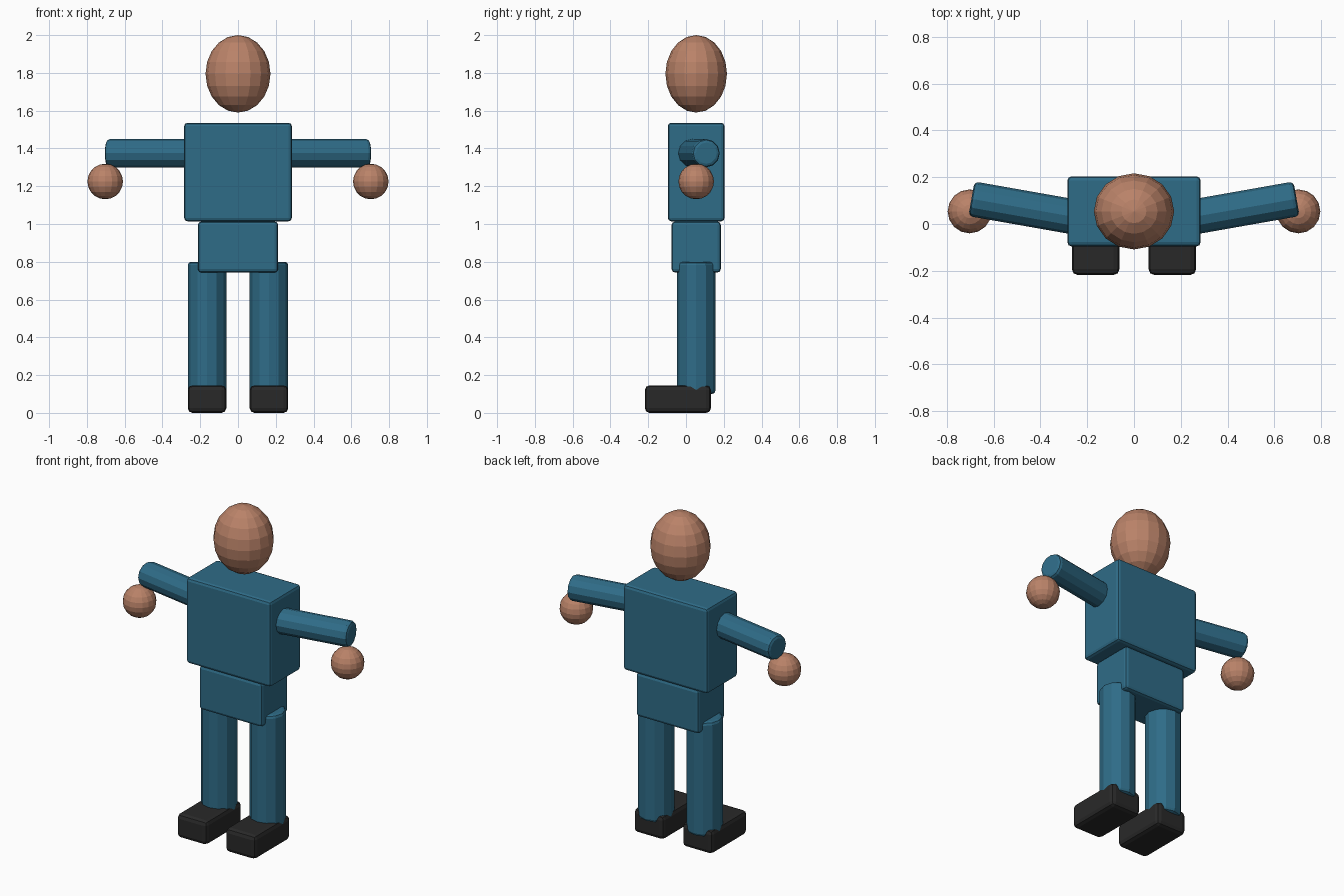
import bpy
import math

cube = bpy.data.objects.get("Cube")
if cube:
    bpy.data.objects.remove(cube, do_unlink=True)

BODY_Y = 0.054   # depth of the body's centre line


def make_material(name, rgb):
    mat = bpy.data.materials.new(name)
    mat.use_nodes = True
    mat.diffuse_color = (*rgb, 1)
    bsdf = next(n for n in mat.node_tree.nodes if n.type == 'BSDF_PRINCIPLED')
    bsdf.inputs["Base Color"].default_value = (*rgb, 1)
    return mat


suit = make_material("blue suit", (0.028, 0.15, 0.245))
skin = make_material("warm skin", (0.49, 0.225, 0.14))
shoe = make_material("black shoe", (0.022, 0.022, 0.022))


def finish(name, mat, scale=(1, 1, 1), bevel=0):
    """Name, colour and soften the part that was just added."""
    obj = bpy.context.object
    obj.name = name
    obj.scale = scale
    bpy.ops.object.transform_apply(location=False, rotation=False, scale=True)
    obj.data.materials.append(mat)
    if bevel:
        mod = obj.modifiers.new("soft edges", 'BEVEL')
        mod.width = bevel
        mod.segments = 2
        mod.limit_method = 'ANGLE'
        mod.angle_limit = math.radians(40)
    return obj


def box(name, mat, centre, size, bevel):
    bpy.ops.mesh.primitive_cube_add(size=1, location=centre)
    return finish(name, mat, size, bevel)


def ball(name, mat, centre, radii):
    bpy.ops.mesh.primitive_uv_sphere_add(segments=16, ring_count=10, radius=1, location=centre)
    return finish(name, mat, radii)


def rod(name, mat, centre, radius, length, rotation=(0, 0, 0)):
    bpy.ops.mesh.primitive_cylinder_add(vertices=12, radius=radius, depth=length,
                                        location=centre, rotation=rotation)
    return finish(name, mat, bevel=0.018)


# Head, torso and hips
ball("head", skin, (0, BODY_Y, 1.795), (0.172, 0.163, 0.205))
box("torso", suit, (0, BODY_Y, 1.275), (0.57, 0.3, 0.522), 0.018)
box("hips", suit, (0, BODY_Y, 0.878), (0.424, 0.26, 0.27), 0.018)

# Paired limbs: arms sweep slightly backwards
for side, s in (("left", 1), ("right", -1)):
    rod(side + "_arm", suit, (s * 0.39, BODY_Y, 1.375), 0.075, 0.62,
        (0, math.radians(90), math.radians(s * 10)))
    ball(side + "_hand", skin, (s * 0.703, BODY_Y, 1.225), (0.094, 0.094, 0.094))
    rod(side + "_leg", suit, (s * 0.164, BODY_Y, 0.45), 0.102, 0.7)
    box(side + "_shoe", shoe, (s * 0.164, -0.043, 0.073), (0.204, 0.35, 0.146), 0.025)
